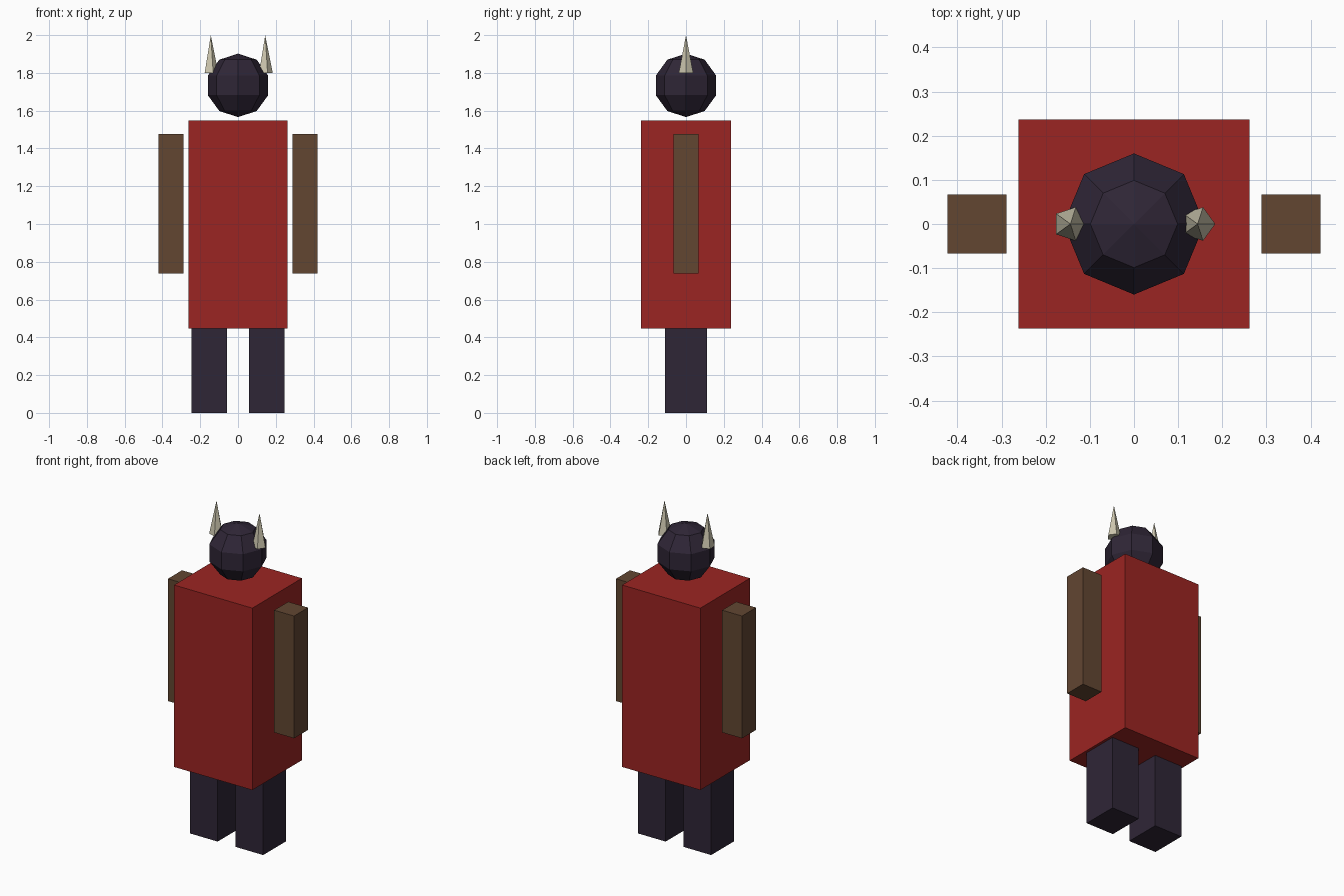
import bpy, bmesh, math
from mathutils import Matrix, Vector

if "Cube" in bpy.data.objects:
    bpy.data.objects.remove(bpy.data.objects["Cube"])


def material(name, rgb):
    m = bpy.data.materials.new(name)
    m.diffuse_color = (*rgb, 1.0)
    m.use_nodes = True
    m.node_tree.nodes["Principled BSDF"].inputs["Base Color"].default_value = m.diffuse_color
    return m


RED = material("red_cloth", (0.33, 0.018, 0.016))
DARK = material("dark_cloth", (0.028, 0.019, 0.037))
BROWN = material("brown_leather", (0.122, 0.061, 0.031))
BONE = material("bone", (0.60, 0.56, 0.42))


def finish(name, bm, mat):
    mesh = bpy.data.meshes.new(name)
    bm.to_mesh(mesh)
    bm.free()
    mesh.materials.append(mat)
    obj = bpy.data.objects.new(name, mesh)
    bpy.context.collection.objects.link(obj)
    return obj


def box(name, low, high, mat):
    low, high = Vector(low), Vector(high)
    bm = bmesh.new()
    bmesh.ops.create_cube(bm, size=1.0, matrix=Matrix.Translation((low + high) / 2)
                          @ Matrix.Diagonal((*(high - low), 1.0)))
    return finish(name, bm, mat)


# Body block
box("torso", (-0.262, -0.237, 0.446), (0.262, 0.237, 1.547), RED)

# Low-poly head: 8 segments, 5 rings
bm = bmesh.new()
bmesh.ops.create_uvsphere(bm, u_segments=8, v_segments=5, radius=0.168,
                          matrix=Matrix.Translation((0, 0, 1.734)))
finish("head", bm, DARK)

for side, s in (("left", -1), ("right", 1)):
    # Legs and arms
    x0, x1 = sorted((s * 0.059, s * 0.246))
    box(side + "_leg", (x0, -0.11, 0.0), (x1, 0.11, 0.446), DARK)
    x0, x1 = sorted((s * 0.289, s * 0.422))
    box(side + "_arm", (x0, -0.067, 0.737), (x1, 0.067, 1.477), BROWN)

    # Five-sided horns, both with a corner pointing to +x
    bm = bmesh.new()
    bmesh.ops.create_cone(bm, cap_ends=True, segments=5, radius1=0.04, radius2=0.0,
                          depth=0.2, matrix=Matrix.Translation((s * 0.144, 0, 1.9))
                          @ Matrix.Rotation(-math.pi / 2, 4, "Z"))
    bmesh.ops.remove_doubles(bm, verts=bm.verts[:], dist=1e-5)
    finish(side + "_horn", bm, BONE)
